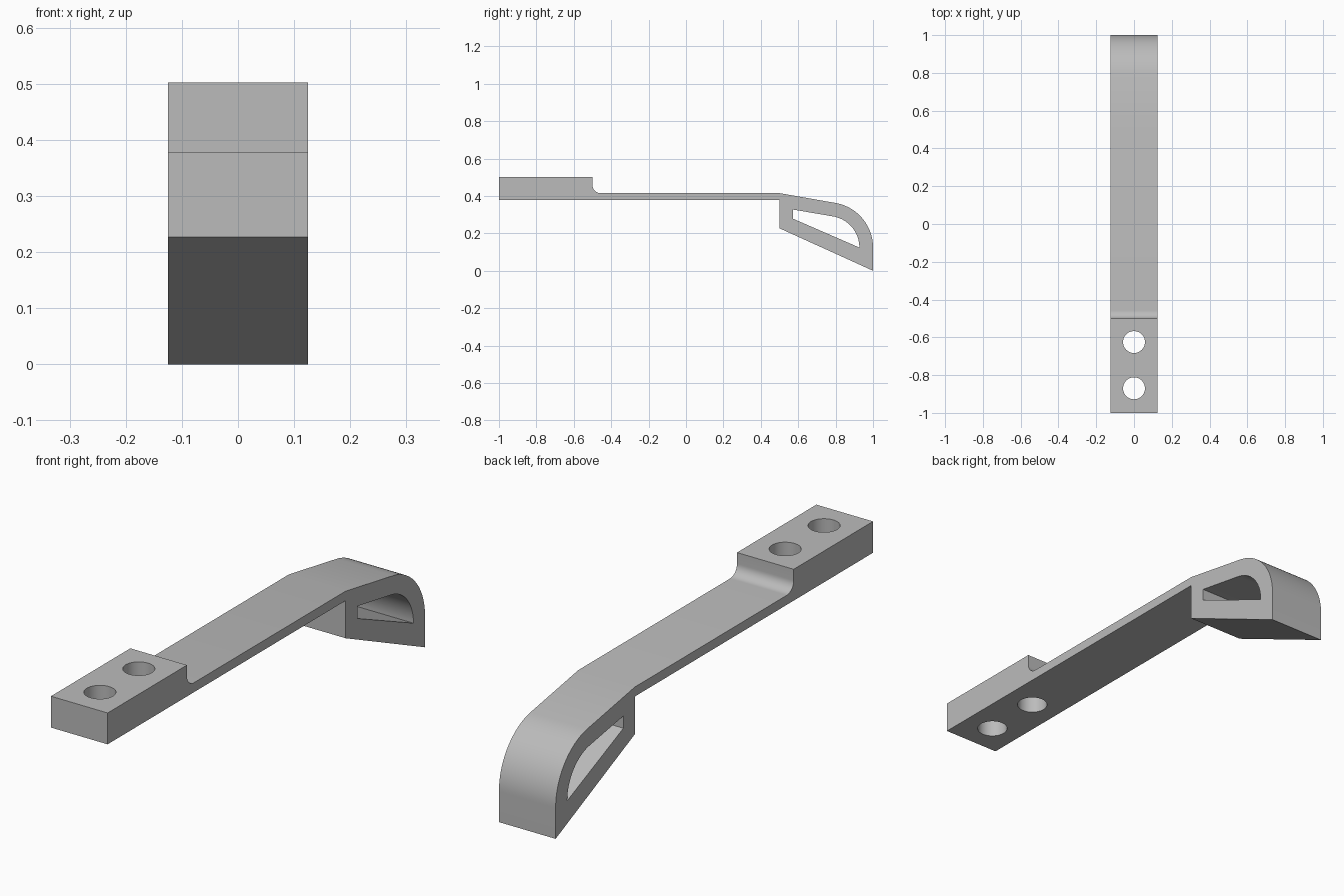
import bpy, bmesh
from math import sin, cos, radians, pi

if "Cube" in bpy.data.objects:
    bpy.data.objects.remove(bpy.data.objects["Cube"], do_unlink=True)

HALF_WIDTH = 0.125

grey = bpy.data.materials.new("plain grey")
grey.use_nodes = True
colour = (0.5, 0.5, 0.5, 1)
grey.diffuse_color = colour
grey.node_tree.nodes["Principled BSDF"].inputs["Base Color"].default_value = colour


def arc(cy, cz, r, start, end, steps):
    angles = [radians(start + (end - start) * i / steps) for i in range(steps + 1)]
    return [(cy + r * cos(a), cz + r * sin(a)) for a in angles]


def finish(name, bm):
    bmesh.ops.recalc_face_normals(bm, faces=bm.faces)
    mesh = bpy.data.meshes.new(name)
    bm.to_mesh(mesh)
    bm.free()
    mesh.materials.append(grey)
    obj = bpy.data.objects.new(name, mesh)
    bpy.context.collection.objects.link(obj)
    return obj


def extrude_profile(name, points, half):
    """Side profile in (y, z), extruded across the width."""
    bm = bmesh.new()
    face = bm.faces.new([bm.verts.new((-half, y, z)) for y, z in points])
    new = bmesh.ops.extrude_face_region(bm, geom=[face])["geom"]
    moved = [v for v in new if isinstance(v, bmesh.types.BMVert)]
    bmesh.ops.translate(bm, verts=moved, vec=(2 * half, 0, 0))
    return finish(name, bm)


def cylinder(name, y, z, radius, depth):
    bm = bmesh.new()
    bmesh.ops.create_cone(bm, cap_ends=True, segments=48, radius1=radius,
                          radius2=radius, depth=depth)
    bmesh.ops.translate(bm, verts=bm.verts, vec=(0, y, z))
    return finish(name, bm)


# Mounting block, thin arm and hooked end in one side profile
outline = [(-1, 0.377), (-1, 0.502), (-0.5, 0.502)]
outline += arc(-0.457, 0.458, 0.043, 180, 270, 10)
outline += [(0.5, 0.415)]
outline += arc(0.758, 0.124, 0.242, 80, 0, 24)
outline += [(1, 0), (0.5, 0.227), (0.5, 0.377)]
bracket = extrude_profile("bracket_arm", outline, HALF_WIDTH)

# Opening through the hook, and two screw holes in the block
opening = [(0.573, 0.278), (0.573, 0.327)] + arc(0.758, 0.124, 0.169, 80, 0, 24)
cutters = [extrude_profile("hook_opening_cutter", opening, HALF_WIDTH + 0.1)]
for i, y in enumerate((-0.87, -0.625)):
    cutters.append(cylinder(f"screw_hole_cutter_{i + 1}", y, 0.44, 0.058, 0.4))

bpy.context.view_layer.objects.active = bracket
bracket.select_set(True)
for cutter in cutters:
    mod = bracket.modifiers.new(cutter.name, "BOOLEAN")
    mod.operation = "DIFFERENCE"
    mod.solver = "EXACT"
    mod.object = cutter
    bpy.ops.object.modifier_apply(modifier=mod.name)
    bpy.data.objects.remove(cutter, do_unlink=True)

# Smooth the curved surfaces, keep the hard edges
bpy.ops.object.select_all(action="DESELECT")
bracket.select_set(True)
bpy.ops.object.shade_smooth_by_angle(angle=pi / 7)
